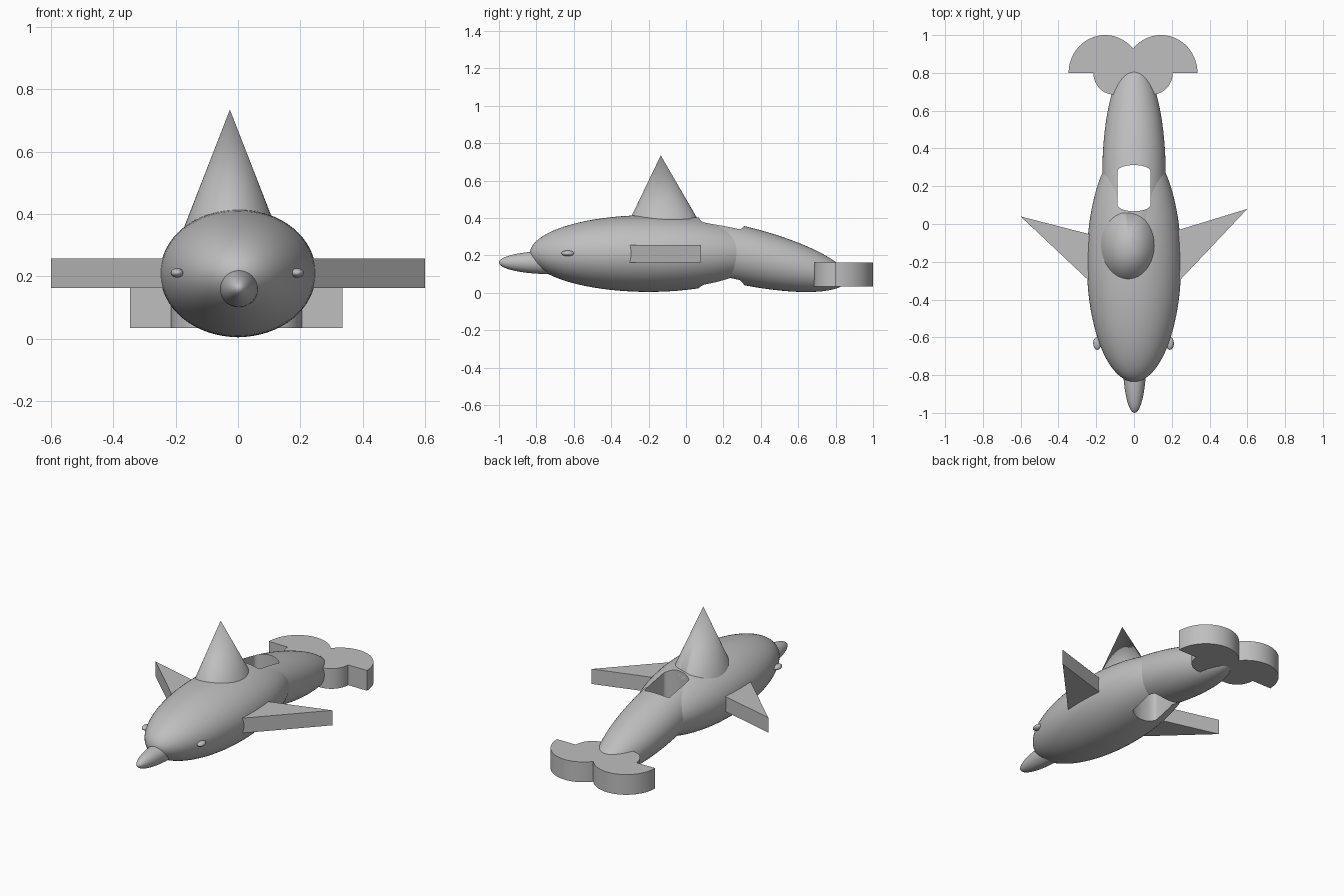
import bpy, bmesh, math
from mathutils import Matrix, Vector

cube = bpy.data.objects.get("Cube")
if cube:
    bpy.data.objects.remove(cube, do_unlink=True)

grey = bpy.data.materials.new("plain grey")
grey.use_nodes = True
GREY = (0.52, 0.52, 0.52, 1)
grey.diffuse_color = GREY
grey.node_tree.nodes["Principled BSDF"].inputs["Base Color"].default_value = GREY


def finish(name, bm):
    bmesh.ops.recalc_face_normals(bm, faces=bm.faces)
    mesh = bpy.data.meshes.new(name)
    bm.to_mesh(mesh)
    bm.free()
    mesh.materials.append(grey)
    obj = bpy.data.objects.new(name, mesh)
    bpy.context.collection.objects.link(obj)
    return obj


def ellipsoid(name, centre, radii, tilt=0, segments=64, rings=40):
    """Sphere with its poles along y, stretched, tilted about x and placed."""
    bm = bmesh.new()
    bmesh.ops.create_uvsphere(bm, u_segments=segments, v_segments=rings, radius=1)
    bm.transform(Matrix.Translation(centre) @ Matrix.Rotation(tilt, 4, "X")
                 @ Matrix.Diagonal((*radii, 1)) @ Matrix.Rotation(math.pi / 2, 4, "X"))
    return finish(name, bm)


def prism(name, outline, z0, z1):
    """Vertical extrusion of a plan outline."""
    bm = bmesh.new()
    face = bm.faces.new([bm.verts.new((x, y, z0)) for x, y in outline])
    top = bmesh.ops.extrude_face_region(bm, geom=[face])["geom"]
    bmesh.ops.translate(bm, vec=(0, 0, z1 - z0),
                        verts=[v for v in top if isinstance(v, bmesh.types.BMVert)])
    return finish(name, bm)


def arc(cx, cy, rx, ry, a0, a1, steps):
    return [(cx + rx * math.cos(a), cy + ry * math.sin(a))
            for a in (a0 + (a1 - a0) * i / steps for i in range(steps + 1))]


# Body, tail and beak
body = ellipsoid("body", (0, -0.2, 0.21), (0.25, 0.635, 0.205))
tail = ellipsoid("tail", (0, 0.26, 0.21), (0.168, 0.62, 0.155), math.radians(-13))
beak = ellipsoid("beak", (0.003, -0.72, 0.162), (0.062, 0.28, 0.062), 0, 48, 32)

# Leaning oval cone for the back fin
bm = bmesh.new()
bmesh.ops.create_cone(bm, cap_ends=True, segments=64, radius1=1, radius2=0, depth=1)
for v in bm.verts:
    h = v.co.z + 0.5
    v.co = Vector((v.co.x * 0.15 - 0.026, v.co.y * 0.204 - 0.116 - 0.019 * h,
                   0.35 + 0.385 * h))
back_fin = finish("back_fin", bm)

# Upright opening with bowed ends, cut right through the back
bow = math.radians(12)
opening = (arc(0, 0.225, 0.087, 0.087, bow, math.pi - bow, 16)
           + arc(0, 0.155, 0.087, 0.087, math.pi + bow, 2 * math.pi - bow, 16))
opening = [(x, 0.19 + max(-0.121, min(0.121, (y - 0.19) * 1.15)))
           for x, y in opening]
opening = [(x * 1.0, y) for x, y in opening]
half = arc(0, 0.28, 0.087, 0.032, 0, math.pi, 16)
opening = half + [(x, 0.38 - y) for x, y in reversed(half)]
cutter = prism("opening_cutter", opening, -0.2, 0.9)
cutter.hide_render = True
for part in (body, tail, back_fin):
    cut = part.modifiers.new("opening", "BOOLEAN")
    cut.operation, cut.solver, cut.object = "DIFFERENCE", "EXACT", cutter
    bpy.context.view_layer.objects.active = part
    bpy.ops.object.modifier_apply(modifier=cut.name)
bpy.data.objects.remove(cutter, do_unlink=True)

# Eyes and flippers
eyes = [ellipsoid(side + "_eye", (x, -0.632, 0.211), (0.021, 0.034, 0.015), 0, 24, 16)
        for side, x in (("left", 0.19), ("right", -0.195))]
left_flipper = prism("left_flipper", [(0.6, 0.08), (0.1, -0.073), (0.1, -0.449)],
                     0.163, 0.257)
right_flipper = prism("right_flipper", [(-0.6, 0.04), (-0.1, -0.089), (-0.1, -0.431)],
                      0.163, 0.257)

# Tail fluke: large rear lobes stepping in to small front lobes
lobe = (arc(0.148, 0.8, 0.193, 0.2, math.acos(-0.148 / 0.193), 0, 32)
        + arc(0.1, 0.8, 0.11, 0.115, 0, -math.pi / 2, 20))
fluke = prism("tail_fluke",
              [(x - 0.005, y) for x, y in lobe]
              + [(-x - 0.005, y) for x, y in reversed(lobe[1:])], 0.035, 0.162)

# Smooth shading with crisp edges
bpy.ops.object.select_all(action="DESELECT")
for obj in (body, tail, beak, back_fin, fluke, left_flipper, right_flipper, *eyes):
    obj.select_set(True)
bpy.context.view_layer.objects.active = body
bpy.ops.object.shade_smooth_by_angle(angle=math.radians(35))
